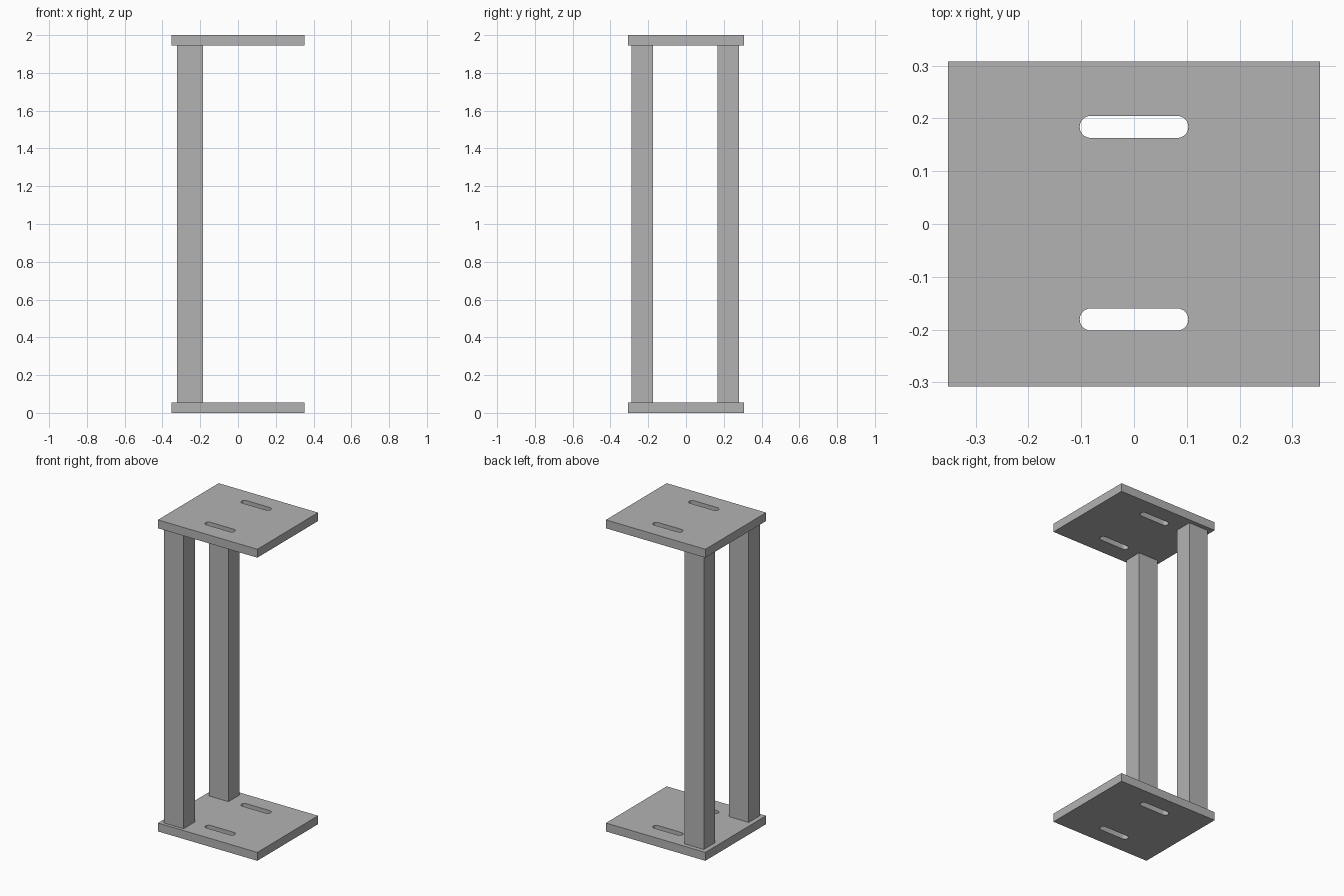
import bpy, bmesh
from math import cos, sin, pi

cube = bpy.data.objects.get("Cube")
if cube:
    bpy.data.objects.remove(cube, do_unlink=True)

HALF_X, HALF_Y = 0.353, 0.308
THICK = 0.054
HEIGHT = 2.0

grey = bpy.data.materials.new("plain grey")
grey.use_nodes = True
grey.diffuse_color = (0.45, 0.45, 0.45, 1)
grey.node_tree.nodes["Principled BSDF"].inputs["Base Color"].default_value = grey.diffuse_color


def slot_outline(y, half_length=0.103, radius=0.021, steps=12):
    """Rounded-end slot lying along x."""
    points = []
    for side in (1, -1):
        for i in range(steps + 1):
            a = -pi / 2 + pi * i / steps
            points.append((side * (half_length - radius + radius * cos(a)),
                           y + side * radius * sin(a)))
    return points


def make_plate(name, z):
    """Rectangular plate with two slots cut through it."""
    curve = bpy.data.curves.new(name, 'CURVE')
    curve.dimensions = '2D'
    curve.fill_mode = 'BOTH'
    curve.extrude = THICK / 2
    rim = [(-HALF_X, -HALF_Y), (HALF_X, -HALF_Y), (HALF_X, HALF_Y), (-HALF_X, HALF_Y)]
    for outline in (rim, slot_outline(-0.181), slot_outline(0.184)):
        spline = curve.splines.new('POLY')
        spline.points.add(len(outline) - 1)
        for point, (x, y) in zip(spline.points, outline):
            point.co = (x, y, 0, 1)
        spline.use_cyclic_u = True
    plate = bpy.data.objects.new(name, curve)
    bpy.context.collection.objects.link(plate)
    plate.location.z = z
    bpy.ops.object.select_all(action='DESELECT')
    plate.select_set(True)
    bpy.context.view_layer.objects.active = plate
    bpy.ops.object.convert(target='MESH')
    plate = bpy.context.view_layer.objects.active

    # Weld caps to walls, then smooth only the slot ends
    bm = bmesh.new()
    bm.from_mesh(plate.data)
    bmesh.ops.remove_doubles(bm, verts=bm.verts, dist=0.0001)
    bmesh.ops.recalc_face_normals(bm, faces=bm.faces)
    bm.to_mesh(plate.data)
    bm.free()
    plate.data.materials.clear()
    plate.data.materials.append(grey)
    bpy.ops.object.shade_smooth_by_angle()


def make_post(name, y):
    """Rectangular upright spanning between the plates."""
    bpy.ops.mesh.primitive_cube_add(size=1, location=(-0.254, y, HEIGHT / 2))
    post = bpy.context.object
    post.name = name
    post.scale = (0.138, 0.113, HEIGHT - 2 * THICK)
    bpy.ops.object.transform_apply(location=False, rotation=False, scale=True)
    post.data.materials.append(grey)


make_plate("base_plate", THICK / 2)
make_plate("top_plate", HEIGHT - THICK / 2)
make_post("front_post", -0.231)
make_post("back_post", 0.224)
